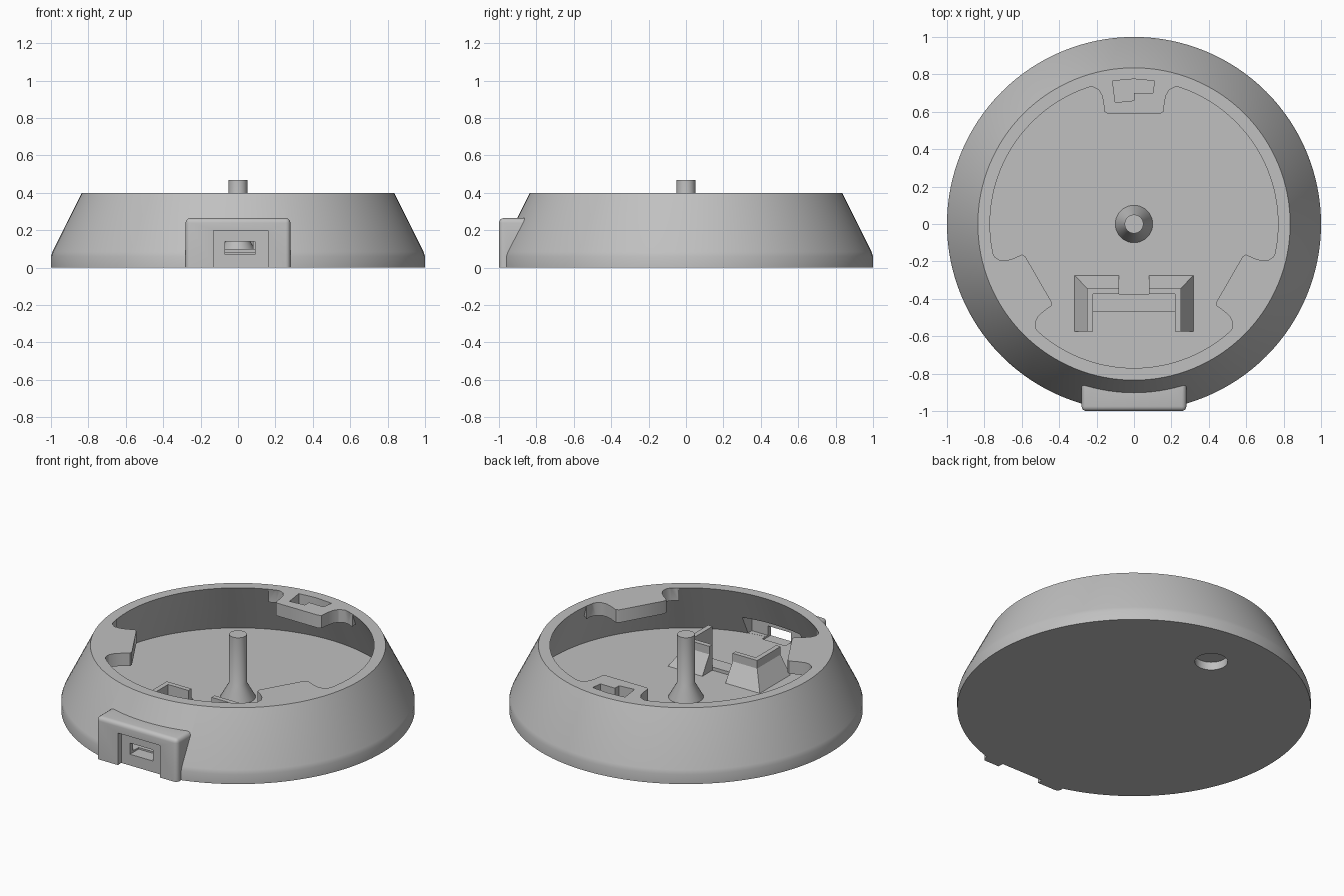
import bpy, bmesh, math
from mathutils import Matrix

cube = bpy.data.objects.get("Cube")
if cube:
    bpy.data.objects.remove(cube, do_unlink=True)

grey = bpy.data.materials.new("light_grey")
grey.use_nodes = True
COLOR = (0.53, 0.53, 0.53, 1)
grey.diffuse_color = COLOR
grey.node_tree.nodes["Principled BSDF"].inputs["Base Color"].default_value = COLOR


def make(name, bm):
    bmesh.ops.recalc_face_normals(bm, faces=bm.faces)
    mesh = bpy.data.meshes.new(name)
    bm.to_mesh(mesh)
    bm.free()
    mesh.materials.append(grey)
    obj = bpy.data.objects.new(name, mesh)
    bpy.context.collection.objects.link(obj)
    return obj


def lathe(name, profile, steps=128):
    """Closed solid turned around z; the profile starts and ends on the axis."""
    bm = bmesh.new()
    verts = [bm.verts.new((r, 0, z)) for r, z in profile]
    edges = [bm.edges.new(pair) for pair in zip(verts, verts[1:])]
    bmesh.ops.spin(bm, geom=verts + edges, cent=(0, 0, 0), axis=(0, 0, 1),
                   angle=math.tau, steps=steps)
    bmesh.ops.remove_doubles(bm, verts=bm.verts, dist=1e-5)
    return make(name, bm)


def prism(name, outline, z0, z1, angle=0.0):
    bm = bmesh.new()
    face = bm.faces.new([bm.verts.new((x, y, z0)) for x, y in outline])
    top = bmesh.ops.extrude_face_region(bm, geom=[face])["geom"]
    moved = [v for v in top if isinstance(v, bmesh.types.BMVert)]
    bmesh.ops.translate(bm, verts=moved, vec=(0, 0, z1 - z0))
    bm.transform(Matrix.Rotation(angle, 4, "Z"))
    return make(name, bm)


def box(name, x0, x1, y0, y1, z0, z1):
    return prism(name, [(x0, y0), (x1, y0), (x1, y1), (x0, y1)], z0, z1)


def apply_modifier(obj, mod):
    bpy.context.view_layer.objects.active = obj
    bpy.ops.object.modifier_apply(modifier=mod.name)


def combine(obj, other, operation):
    mod = obj.modifiers.new("combine", "BOOLEAN")
    mod.operation, mod.solver, mod.object = operation, "EXACT", other
    apply_modifier(obj, mod)
    bpy.data.objects.remove(other, do_unlink=True)


# Conical body
base = lathe("base_shell", [(0, 0), (1, 0), (1, 0.06), (0.992, 0.085), (0.835, 0.4), (0, 0.4)])

# Rounded port block on the front
block = box("port_block", -0.28, 0.28, -1, -0.855, 0, 0.265)
bm = bmesh.new()
bm.from_mesh(block.data)
soft = [e for e in bm.edges
        if all(v.co.z > 0.2 for v in e.verts) and not all(v.co.y > -0.9 for v in e.verts)
        or all(v.co.y < -0.9 for v in e.verts) and abs(e.verts[0].co.z - e.verts[1].co.z) > 0.1]
bmesh.ops.bevel(bm, geom=soft, offset=0.025, segments=4, profile=0.5, affect="EDGES")
bm.to_mesh(block.data)
bm.free()
combine(base, block, "UNION")

# Hollow interior, wider at the floor than at the rim
FLOOR = 0.08
combine(base, lathe("cavity", [(0, FLOOR), (0.92, FLOOR), (0.77, 0.4), (0.77, 0.5), (0, 0.5)]),
        "DIFFERENCE")

# Port recesses outside and inside, and the slot between them
combine(base, box("outer_recess", -0.13, 0.16, -1.1, -0.965, -0.1, 0.2), "DIFFERENCE")
combine(base, box("inner_recess", -0.2, 0.2, -0.935, -0.7, FLOOR + 0.001, 0.2), "DIFFERENCE")
combine(base, box("port_slot", -0.07, 0.09, -1.1, -0.88, 0.07, 0.14), "DIFFERENCE")

# Three locking tabs with slots, and round recesses underneath
half = [(0.14, 0.59), (0.158, 0.6), (0.163, 0.65), (0.172, 0.69), (0.19, 0.718),
        (0.22, 0.733), (0.25, 0.732), (0.29, 0.713)]
arc = [(0.82 * math.sin(a), 0.82 * math.cos(a))
       for a in [math.radians(20 - 5 * i) for i in range(9)]]
tab_outline = half + arc + [(-x, y) for x, y in reversed(half)]
slot_outline = [(-0.1, 0.65), (0, 0.66), (0, 0.7), (0.1, 0.7), (0.11, 0.765),
                (0, 0.775), (-0.115, 0.765)]
for i in range(3):
    turn = i * math.tau / 3
    combine(base, prism("tab", tab_outline, 0.32, 0.4, turn), "UNION")
    combine(base, prism("tab_slot", slot_outline, 0.25, 0.5, turn), "DIFFERENCE")
    ring = [(0.093 * math.cos(k * math.tau / 48), 0.68 + 0.093 * math.sin(k * math.tau / 48))
            for k in range(48)]
    combine(base, prism("foot_recess", ring, -0.1, 0.05, turn), "DIFFERENCE")

# Central post with a flared foot
post = lathe("center_post", [(0, 0.07), (0.1, 0.07), (0.1, FLOOR), (0.05, 0.17),
                             (0.05, 0.47), (0, 0.47)], 48)


# Corner clips with sloped outer sides
def clip(name, side):
    bm = bmesh.new()
    inner = [(0.08, -0.375), (0.22, -0.375), (0.22, -0.575)]

    def loop(end_x, back, z):
        outer = [(end_x, -0.575), (end_x, back), (0.08, back)]
        return [bm.verts.new((x * side, y, z)) for x, y in inner + outer]

    rings = [loop(0.317, -0.275, 0.07), loop(0.317, -0.275, FLOOR),
             loop(0.25, -0.345, 0.19), loop(0.25, -0.345, 0.24)]
    for low, high in zip(rings, rings[1:]):
        for k in range(6):
            n = (k + 1) % 6
            bm.faces.new((low[k], low[n], high[n], high[k]))
    for cap in (rings[0], rings[-1]):
        # Two quads per cap, split along the corner mitre
        bm.faces.new((cap[0], cap[1], cap[4], cap[5]))
        bm.faces.new((cap[1], cap[2], cap[3], cap[4]))
    return make(name, bm)


clips = [clip("left_clip", 1), clip("right_clip", -1)]
bar = box("board_rest", -0.22, 0.22, -0.47, -0.375, 0.07, 0.1)

# Smooth round surfaces, keeping edges sharp
for obj in [base, post, bar] + clips:
    bpy.ops.object.select_all(action="DESELECT")
    obj.select_set(True)
    bpy.context.view_layer.objects.active = obj
    bpy.ops.object.shade_smooth_by_angle(angle=math.radians(30))
